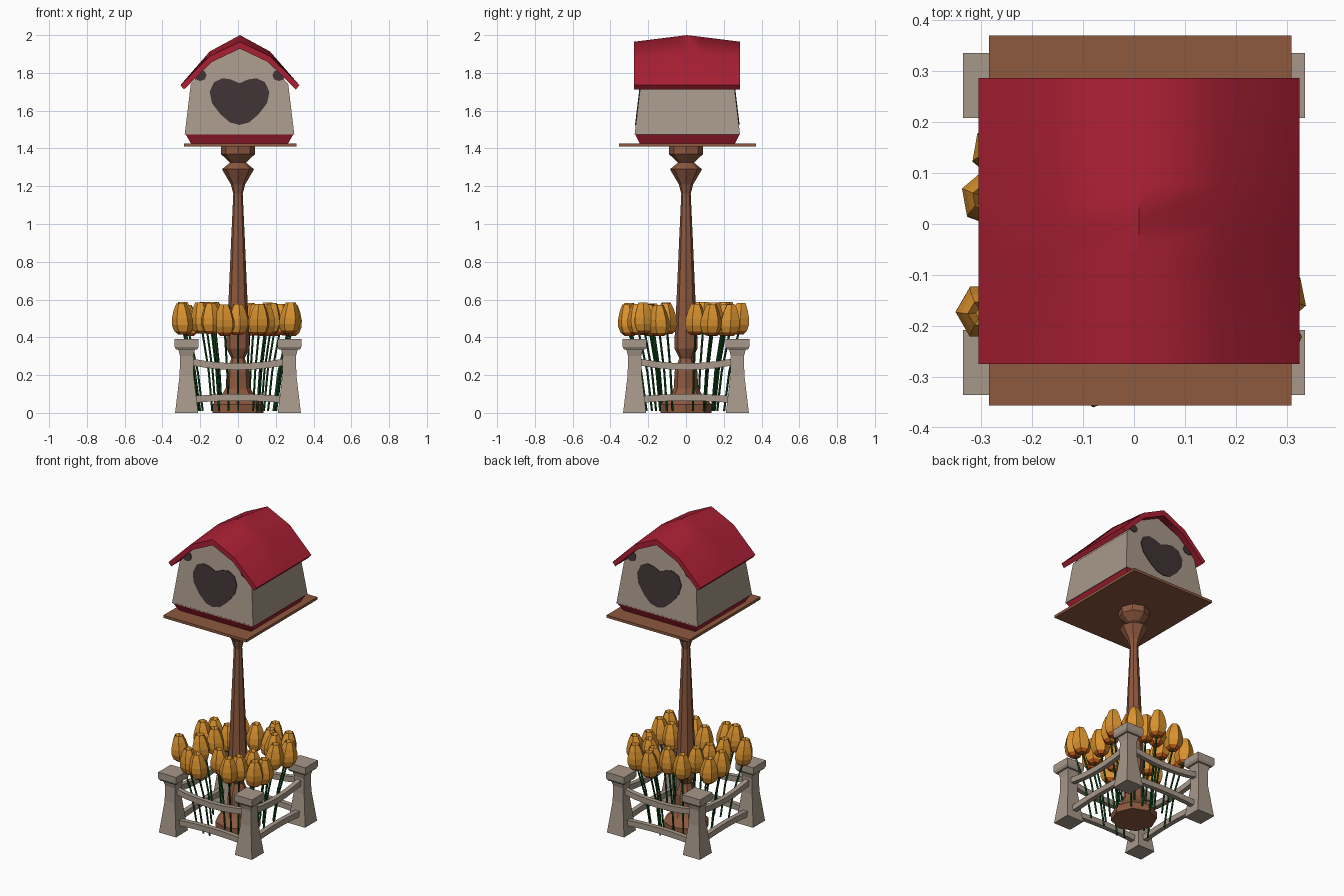
import bpy, bmesh, math
from mathutils import Vector

if "Cube" in bpy.data.objects:
    bpy.data.objects.remove(bpy.data.objects["Cube"])


def material(name, rgb):
    m = bpy.data.materials.new(name)
    m.diffuse_color = (*rgb, 1)
    m.use_nodes = True
    m.node_tree.nodes["Principled BSDF"].inputs["Base Color"].default_value = m.diffuse_color
    return m


STONE = material("warm grey", (.39, .315, .255))
RED = material("roof red", (.40, .014, .034))
BROWN = material("wood brown", (.27, .10, .05))
GOLD = material("petal gold", (.70, .29, .028))
ORANGE = material("petal base orange", (.60, .13, .012))
DARK = material("opening dark", (.048, .032, .034))
GREEN = material("stem green", (.007, .075, .012))


def mesh(name, verts, faces, *mats):
    me = bpy.data.meshes.new(name)
    me.from_pydata([tuple(v) for v in verts], [], faces)
    for m in mats:
        me.materials.append(m)
    bm = bmesh.new()
    bm.from_mesh(me)
    bmesh.ops.recalc_face_normals(bm, faces=bm.faces)
    bm.to_mesh(me)
    bm.free()
    ob = bpy.data.objects.new(name, me)
    bpy.context.collection.objects.link(ob)
    return ob


def loft(name, rings, *mats):
    """Skin a list of closed rings and cap both ends."""
    n = len(rings[0])
    verts = [v for r in rings for v in r]
    faces = [(k * n + i, k * n + (i + 1) % n, (k + 1) * n + (i + 1) % n, (k + 1) * n + i)
             for k in range(len(rings) - 1) for i in range(n)]
    faces += [tuple(range(n)), tuple(range(len(verts) - n, len(verts)))]
    return mesh(name, verts, faces, *mats)


def circle(c, r, n, turn=0):
    return [(c[0] + r * math.cos(turn + math.tau * i / n),
             c[1] + r * math.sin(turn + math.tau * i / n), c[2]) for i in range(n)]


def rect(cx, cy, z, hx, hy):
    return [(cx + a * hx, cy + b * hy, z) for a, b in ((-1, -1), (1, -1), (1, 1), (-1, 1))]


# turned pole
pole = [(0, .135), (.045, .135), (.09, .09), (.13, .065), (.22, .06), (.29, .035), (.34, .06),
        (.40, .06), (.60, .05), (.90, .037), (1.16, .025), (1.21, .038), (1.29, .085),
        (1.325, .042), (1.37, .09), (1.412, .09)]
loft("pole", [circle((0, 0, z), r, 8) for z, r in pole], BROWN)

# platform and house
CX, CY = .008, .007
loft("platform", [rect(.012, .007, z, .297, .363) for z in (1.41, 1.427)], BROWN)
loft("house_skirt", [rect(CX, CY, 1.426, .257, .252), rect(CX, CY, 1.48, .288, .279)], RED)


def wall_y(z):
    return .277 - .12 * (z - 1.49)


gable = [(-.29, 1.475), (.29, 1.475), (.258, 1.74), (.145, 1.867), (0, 1.935), (-.145, 1.867), (-.258, 1.74)]
loft("house_walls", [[(CX + x, CY + s * wall_y(z), z) for x, z in gable] for s in (-1, 1)], STONE)


# dark heart openings and patches on both gables
def plate(name, outline, side):
    loft(name, [[(CX + x, CY + side * (wall_y(z) + o), z) for x, z in outline]
                for o in (-.002, .004)], DARK)


half = [(0, 1.745), (.045, 1.765), (.09, 1.772), (.135, 1.75), (.158, 1.70), (.146, 1.64),
        (.10, 1.58), (.05, 1.537), (0, 1.525)]
heart = half + [(-x, z) for x, z in half[-2:0:-1]]
for side, label in ((-1, "front"), (1, "back")):
    plate(label + "_heart", heart, side)
    for s in (-1, 1):
        plate(label + "_eave_patch", [(s * (.208 + .034 * math.cos(a)), 1.787 + .03 * math.sin(a))
                                      for a in (math.tau * i / 8 for i in range(8))], side)

# bowed roof with raised middle
rings = []
for i in range(9):
    t = i / 4 - 1
    h = 1 - abs(t)
    top = [(-.315, 1.735), (-.16, 1.888 + .025 * h), (0, 1.965 + .035 * h)]
    low = [(-.296, 1.712), (-.148, 1.858 + .025 * h), (0, 1.928 + .035 * h)]
    prof = top + [(-x, z) for x, z in top[1::-1]] + [(-x, z) for x, z in low[:2]] + low[::-1]
    rings.append([(.01 + x, .006 + .281 * t, z) for x, z in prof])
roof = loft("roof", rings, RED)
bpy.ops.object.select_all(action='DESELECT')
roof.select_set(True)
bpy.context.view_layer.objects.active = roof
bpy.ops.object.shade_smooth_by_angle(angle=math.radians(55))

# fence posts and caps
for sx in (-1, 1):
    for sy in (-1, 1):
        x, y = sx * .272, sy * .272
        loft("fence_post", [rect(x, y, z, h, h) for z, h in
                            ((0, .061), (.20, .037), (.30, .035), (.345, .046))], STONE)
        loft("fence_post_cap", [rect(x, y, z, h, h) for z, h in
                                ((.335, .055), (.35, .064), (.39, .064))], STONE)

# fence rails, sagging on top and slightly arched below
for q in range(4):
    c, s = round(math.cos(q * math.pi / 2)), round(math.sin(q * math.pi / 2))
    for name, zmid, bend in (("upper_rail", .245, .025), ("lower_rail", .082, -.012)):
        rings = []
        for i in range(7):
            t = i / 3 - 1
            z = zmid + bend * t * t
            rings.append([(c * .25 * t - s * d, s * .25 * t + c * d, z + e) for d, e in
                          ((-.285, -.018), (-.255, -.018), (-.255, .018), (-.285, .018))])
        loft(name, rings, STONE)

# tulips
spots = [(-.29, -.17), (-.28, .05), (-.26, .14), (-.19, -.10), (-.14, -.29), (-.07, -.30),
         (-.165, .01), (0, -.18), (.11, -.25), (-.13, .09), (.14, -.19), (.17, -.10),
         (.27, -.22), (.28, -.14), (.15, .14), (.06, .28), (.26, .13), (-.01, .19),
         (.08, .20), (.22, .05), (-.12, .21), (.19, .23)]
for k, (x, y) in enumerate(spots):
    lift = .008 * math.sin(k * 2.3)
    base, head = Vector((x * .72, y * .72, .01)), Vector((x, y, .43 + lift))
    mid = base.lerp(head, .5) - Vector((x, y, 0)) * .04
    loft("tulip_stem", [circle(p, .006, 5) for p in (base, mid, head)], GREEN)
    # head leans outward, with an orange underside and a hollow tip
    lean = Vector((x, y, 0)).normalized() * .012
    prof = ((.415, .026), (.432, .046), (.465, .057), (.50, .055), (.545, .042), (.58, .026), (.55, .012))
    bud = loft("tulip_head", [circle(Vector((x, y, z + lift)) + lean * ((z - .415) / .165), r, 6, k * .7)
                              for z, r in prof], GOLD, ORANGE)
    for p in bud.data.polygons:
        p.material_index = 1 if p.center.z < .44 + lift and p.normal.z < -.3 else 0
